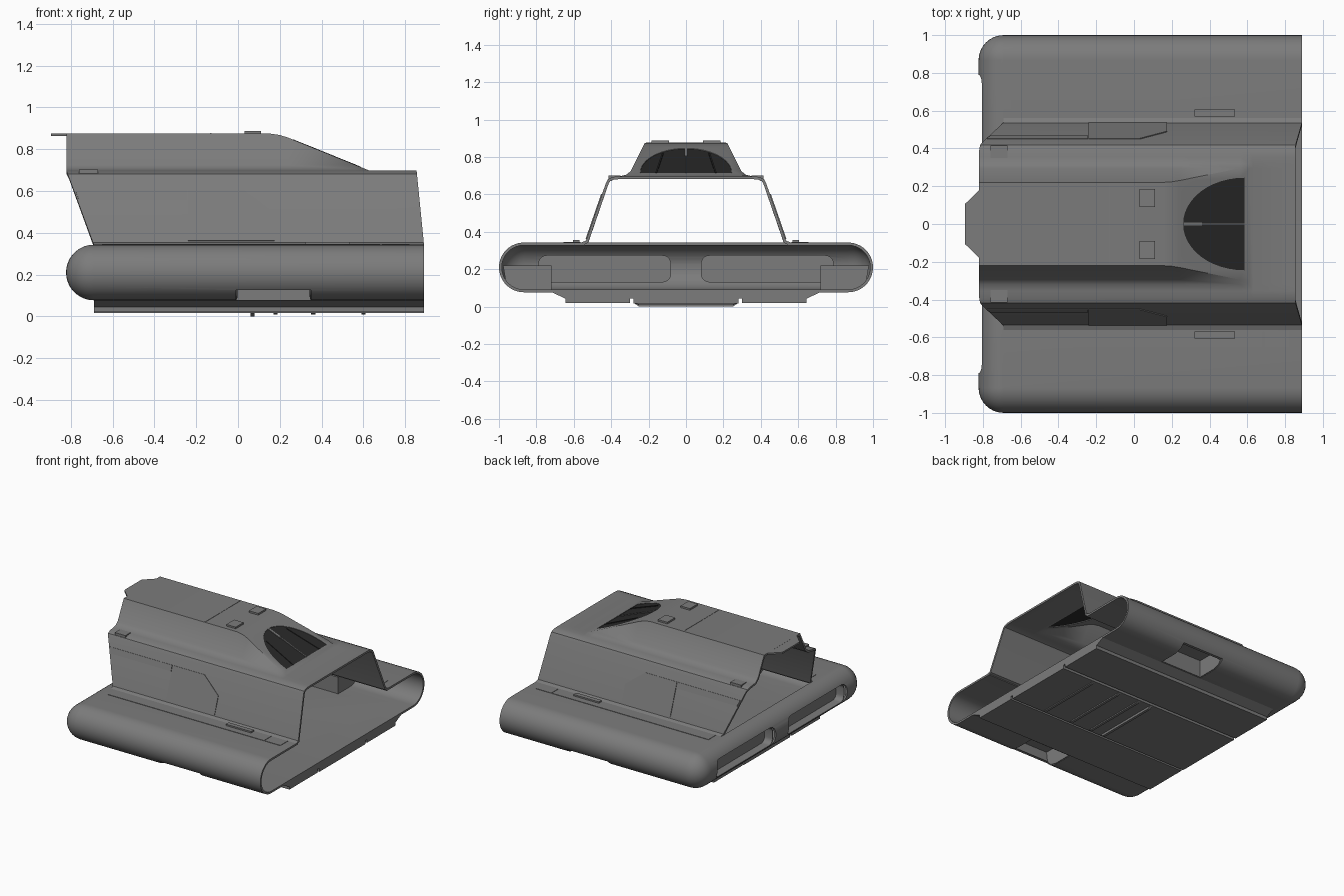
import bpy, bmesh, math
from mathutils import Vector

if "Cube" in bpy.data.objects:
    bpy.data.objects.remove(bpy.data.objects["Cube"])


def material(name, rgb):
    m = bpy.data.materials.new(name)
    m.diffuse_color = (*rgb, 1)
    m.use_nodes = True
    m.node_tree.nodes["Principled BSDF"].inputs["Base Color"].default_value = m.diffuse_color
    return m


GREY = material("hull grey", (0.20, 0.20, 0.20))
DARK = material("dark glass", (0.022, 0.022, 0.022))


def make(name, bm, mat=GREY):
    bmesh.ops.remove_doubles(bm, verts=bm.verts, dist=1e-4)
    bmesh.ops.recalc_face_normals(bm, faces=bm.faces)
    # open shells: make sure the highest face points up
    top = max(bm.faces, key=lambda f: f.calc_center_median().z + 0.001 * abs(f.normal.z))
    if top.normal.z < -0.01:
        bmesh.ops.reverse_faces(bm, faces=bm.faces)
    me = bpy.data.meshes.new(name)
    bm.to_mesh(me)
    bm.free()
    me.materials.append(mat)
    ob = bpy.data.objects.new(name, me)
    bpy.context.collection.objects.link(ob)
    return ob


def prism(name, pts, vec, mat=GREY):
    """Flat outline pushed along vec."""
    bm = bmesh.new()
    f = bm.faces.new([bm.verts.new(p) for p in pts])
    r = bmesh.ops.extrude_face_region(bm, geom=[f], use_keep_orig=True)
    bmesh.ops.translate(bm, vec=Vector(vec),
                        verts=[v for v in r["geom"] if isinstance(v, bmesh.types.BMVert)])
    return make(name, bm, mat)


def box(name, x, y, z, mat=GREY):
    return prism(name, [(x[0], y[0], z[0]), (x[1], y[0], z[0]), (x[1], y[1], z[0]), (x[0], y[1], z[0])],
                 (0, 0, z[1] - z[0]), mat)


def finish(ob, thick=0.0, cutters=()):
    """Thicken, cut, bake and smooth."""
    if thick:
        s = ob.modifiers.new("wall", 'SOLIDIFY')
        s.thickness, s.offset, s.use_even_offset = thick, -1, True
    for c in cutters:
        b = ob.modifiers.new("cut", 'BOOLEAN')
        b.operation, b.solver, b.object = 'DIFFERENCE', 'EXACT', c
    deps = bpy.context.evaluated_depsgraph_get()
    deps.update()
    me = bpy.data.meshes.new_from_object(ob.evaluated_get(deps))
    ob.modifiers.clear()
    ob.data = me
    for p in me.polygons:
        p.use_smooth = True
    me.set_sharp_from_angle(angle=math.radians(32))
    for c in cutters:
        bpy.data.objects.remove(c)


FRONT, BACK, CORE, R, MID, GAP = 0.89, -0.69, 0.867, 0.133, 0.21, 0.54

# ---- lower hull: rounded slab shell, open at +x and under the cabin
bm = bmesh.new()
rings = []
for k in range(19):
    a = math.radians(-90 + 10 * k)
    c, z = R * math.cos(a), MID + R * math.sin(a)
    half = [(FRONT, CORE + c)]
    for i in range(9):
        t = math.radians(90 * i / 8)
        half.append((BACK - c * math.sin(t), CORE + c * math.cos(t)))
    half.append((BACK - c, GAP))
    plan = half + [(x, -y) for x, y in reversed(half)]
    rings.append([bm.verts.new((x, y, z)) for x, y in plan])
for lo, hi in zip(rings, rings[1:]):
    for i in range(len(lo) - 1):
        bm.faces.new((lo[i], lo[i + 1], hi[i + 1], hi[i]))


def flat(pts, z):
    bm.faces.new([bm.verts.new((x, y, z)) for x, y in pts])


for s in (1, -1):
    flat([(FRONT, s * CORE), (BACK, s * CORE), (BACK, s * GAP), (FRONT, s * GAP)], MID + R)
flat([(FRONT, CORE), (BACK, CORE), (BACK, GAP), (BACK, -GAP), (BACK, -CORE), (FRONT, -CORE)], MID - R)
hull = make("lower_hull", bm)


def slot(s):
    """Rounded outline of a rear slot in y, z."""
    out, r = [], 0.045
    for cy, cz, a0 in ((0.745, 0.23, 0), (0.125, 0.23, 90), (0.125, 0.175, 180), (0.745, 0.175, 270)):
        for i in range(6):
            a = math.radians(a0 + 18 * i)
            out.append((s * (cy + r * math.cos(a)), cz + r * math.sin(a)))
    return out


cutters = []
for s in (1, -1):
    side = "left" if s > 0 else "right"
    # rear slot opening with a recessed pocket behind it
    o = slot(s)
    cutters.append(prism("slot_cutter", [(-0.95, y, z) for y, z in o], (0.23, 0, 0)))
    bm = bmesh.new()
    a = [bm.verts.new((-0.797, y, z)) for y, z in o]
    b = [bm.verts.new((-0.725, y, z)) for y, z in o]
    for i in range(len(o)):
        j = (i + 1) % len(o)
        bm.faces.new((a[i], a[j], b[j], b[i]))
    bm.faces.new(b)
    finish(make("rear_pocket_" + side, bm), 0.006)
    # side notch opening with recess box
    cutters.append(box("notch_cutter", (-0.01, 0.35), sorted((s * 0.72, s * 1.1)), (0.0, 0.125)))
    path = [(0.72, 0.08), (0.72, 0.22), (0.978, 0.22), (0.962, 0.125)]
    bm = bmesh.new()
    ends = []
    for x in (-0.01, 0.35):
        vs = [bm.verts.new((x, s * y, z)) for y, z in path + [(0.925, 0.095), (0.87, 0.08)]]
        bm.faces.new(vs)
        ends.append(vs)
    for i in range(3):
        bm.faces.new((ends[0][i], ends[0][i + 1], ends[1][i + 1], ends[1][i]))
    finish(make("side_recess_" + side, bm), 0.006)
finish(hull, 0.015, cutters)

# ---- cabin and dorsal hump: one lofted shell, open below and at both ends
LOW = 0.697


def section(T):
    top = 0.295 - max(0, T - 0.725) * 0.5
    half = [(0.56, 0.343), (0.535, 0.353), (0.428, 0.662), (0.417, 0.682), (0.39, 0.694), (0.355, LOW),
            (0.32, min(T, 0.705)), (0.295, min(T, 0.725)), (top, T)]
    return half + [(-y, z) for y, z in reversed(half)]


def slope(x):
    return 0.855 - 0.405 * (x - 0.24)


bm = bmesh.new()
rows = []
for x, T in (("back", 0.875), (0.15, 0.875), (0.2, 0.868), (0.24, 0.855), (0.561, 0.725),
             (0.61, 0.705), (0.63, LOW), ("front", LOW)):
    row = []
    for y, z in section(T):
        k = min(1, max(0, (z - 0.343) / 0.352))
        px = BACK - 0.13 * k if x == "back" else FRONT - 0.035 * k if x == "front" else x
        row.append(bm.verts.new((px, y, z)))
    rows.append(row)
for p, q in zip(rows, rows[1:]):
    for i in range(len(p) - 1):
        bm.faces.new((p[i], p[i + 1], q[i + 1], q[i]))
cabin = make("cabin_shell", bm)

# half-oval windscreen cut into the front slope
outline = [(0.585 - 0.325 * math.sin(math.pi * i / 24), 0.245 * math.cos(math.pi * i / 24)) for i in range(25)]
finish(cabin, 0.015, [prism("window_cutter", [(x, y, 0.5) for x, y in outline], (0, 0, 0.6))])
prism("windscreen_glass", [(x, y, slope(x) - 0.011) for x, y in outline], (0, 0, 0.008), DARK)


def bar(name, p, q, w, mat):
    """Thin strip lying on the windscreen."""
    pts = [(p[0], p[1] - w), (q[0], q[1] - w), (q[0], q[1] + w), (p[0], p[1] + w)]
    prism(name, [(x, y, slope(x) - 0.004) for x, y in pts], (0, 0, 0.006), mat)


bar("window_centre_bar", (0.262, 0), (0.36, 0), 0.008, GREY)
bar("window_lower_bar", (0.36, 0), (0.585, 0), 0.003, GREY)

for s in (1, -1):
    side = "left" if s > 0 else "right"

    def ys(a, b):
        return sorted((s * a, s * b))

    bar("window_seam_" + side, (0.33, s * 0.125), (0.585, s * 0.16), 0.004, DARK)

    # raised panels on the sloping cabin wall
    def wall(name, pts):
        prism(name + "_" + side, [(x, s * (0.535 - (z - 0.353) * 0.346 - 0.005), z) for x, z in pts],
              (0, s * 0.009, 0.003))

    wall("door_panel", [(-0.24, 0.36), (-0.24, 0.6), (0.03, 0.6), (0.175, 0.49), (0.175, 0.36)])
    wall("rear_strip_panel", [(-0.762, 0.557), (-0.778, 0.6), (-0.244, 0.6), (-0.244, 0.557)])

    # deck strips and small fittings
    box("deck_strip_" + side, (-0.65, 0.68), ys(0.565, 0.655), (0.338, 0.346))
    box("deck_end_strip_" + side, (0.69, 0.82), ys(0.565, 0.655), (0.338, 0.346))
    box("deck_block_" + side, (0.32, 0.535), ys(0.57, 0.605), (0.34, 0.357))
    box("shoulder_block_" + side, (-0.76, -0.67), ys(0.35, 0.415), (0.682, 0.702))
    box("roof_block_" + side, (0.03, 0.11), ys(0.09, 0.185), (0.87, 0.888))

    # belly side plates
    box("belly_side_plate_" + side, (-0.69, FRONT), ys(0.30, 0.645), (0.02, 0.046))

# roof seam and tail overhang
box("roof_seam", (-0.134, -0.128), (-0.215, 0.215), (0.872, 0.877))
prism("tail_plate", [(-0.80, -0.19, 0.862), (-0.82, -0.178, 0.862), (-0.896, -0.105, 0.862),
                     (-0.896, 0.105, 0.862), (-0.82, 0.178, 0.862), (-0.80, 0.19, 0.862)], (0, 0, 0.0125))

# belly: tapered slab, centre plate and cross ribs
prism("belly_slab", [(BACK, -0.72, 0.079), (BACK, -0.65, 0.045), (BACK, 0.65, 0.045), (BACK, 0.72, 0.079)],
      (FRONT - BACK, 0, 0))
box("belly_centre_plate", (-0.69, FRONT), (-0.28, 0.28), (0.017, 0.046))
for i, (x, z) in enumerate(((0.07, 0.0), (0.18, 0.008), (0.36, 0.008), (0.60, 0.010))):
    prism("belly_rib_%d" % (i + 1), [(x - 0.01, -0.28, 0.02), (x - 0.01, -0.25, z),
                                     (x - 0.01, 0.25, z), (x - 0.01, 0.28, 0.02)], (0.02, 0, 0))
